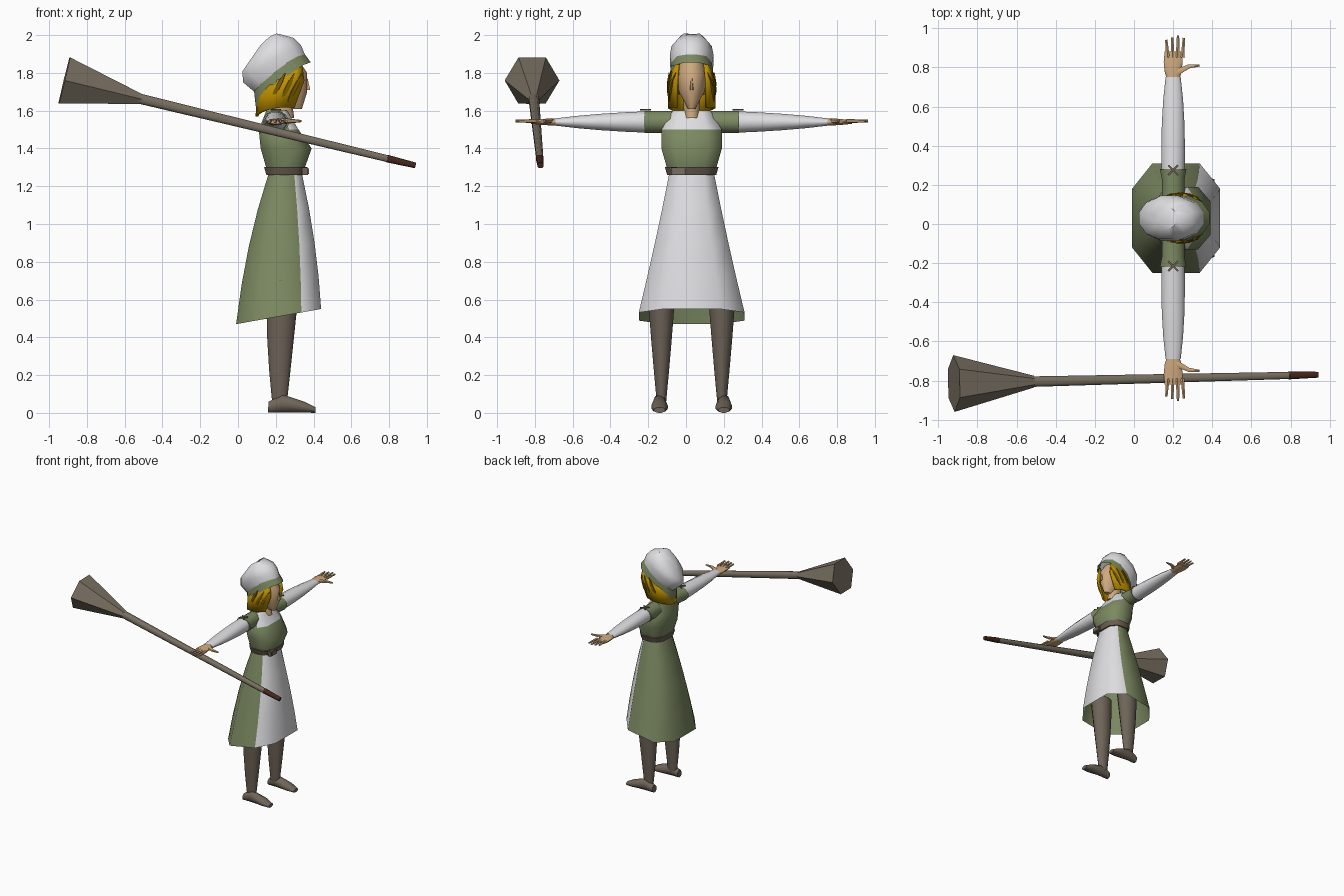
import bpy, bmesh, math
from mathutils import Vector

if "Cube" in bpy.data.objects:
    bpy.data.objects.remove(bpy.data.objects["Cube"])

BODY_Y = 0.03  # middle plane of the figure, which faces +x


def material(name, *rgb):
    mat = bpy.data.materials.new(name)
    mat.use_nodes = True
    mat.diffuse_color = (*rgb, 1)
    shader = next(node for node in mat.node_tree.nodes if node.type == 'BSDF_PRINCIPLED')
    shader.inputs["Base Color"].default_value = (*rgb, 1)
    return mat


WHITE = material("white linen", .74, .73, .75)
GREEN = material("green cloth", .2, .25, .12)
WOOD = material("grey brown wood", .19, .16, .12)
STOCKING = material("stocking brown", .16, .13, .1)
SKIN = material("skin", .62, .4, .21)
HAIR = material("golden hair", .53, .29, 0)
HAIR_SHADE = material("hair shade", .2, .11, 0)
LEATHER = material("belt leather", .16, .12, .09)
DARK_WOOD = material("dark red wood", .06, .02, .01)


# Cross-sections on the unit square
def outline(sides, swell=1, turn=.5):
    """Polygon; a swell above one pushes its corners out to the square."""
    def clamp(value):
        return max(-1, min(1, value * swell))
    angles = [math.tau * (step - turn) / sides for step in range(sides)]
    return [(clamp(math.cos(angle)), clamp(math.sin(angle))) for angle in angles]


ROUND = outline(12)
OCTAGON = outline(8, swell=1.4)
SQUARE = outline(4, swell=2)
SMALL = outline(6)
OPEN_ARC = [(math.cos(angle), math.sin(angle)) for angle in map(math.radians, range(40, 330, 20))]
FRONT_COLUMNS = (0, 1, 7)


# Surface builders
def bezier(controls, steps):
    """Soften a list of rings into a curved run of rings."""
    def blend(rings, amount):
        while len(rings) > 1:
            rings = [a.lerp(b, amount) for a, b in zip(rings, rings[1:])]
        return rings[0]
    return [blend(controls, step / steps) for step in range(steps + 1)]


def build(name, rows, mats, rule=None, closed=True, caps=True, mirror=False):
    """Bridge rows of points; rule(row, column) picks the colour of a face."""
    bm = bmesh.new()
    rows = [[bm.verts.new(point) for point in row] for row in rows]
    for i, (low, high) in enumerate(zip(rows, rows[1:])):
        for j in range(len(low) if closed else len(low) - 1):
            k = (j + 1) % len(low)
            face = bm.faces.new((low[j], low[k], high[k], high[j]))
            face.material_index = rule(i, j) if rule else 0
    if caps and closed:
        bm.faces.new(rows[0])
        bm.faces.new(rows[-1])
    bmesh.ops.recalc_face_normals(bm, faces=bm.faces)
    mesh = bpy.data.meshes.new(name)
    bm.to_mesh(mesh)
    bm.free()
    for mat in mats:
        mesh.materials.append(mat)
    mesh.shade_smooth()
    mesh.set_sharp_from_angle(angle=math.radians(55))
    part = bpy.data.objects.new(name, mesh)
    part.location.y = BODY_Y
    bpy.context.collection.objects.link(part)
    if mirror:
        modifier = part.modifiers.new("mirror", 'MIRROR')
        modifier.use_axis = (False, True, False)
    return part


def ring(front_x, front_z, back_x, back_z, width):
    return Vector((front_x, front_z, back_x, back_z, width))


def level(front_x, back_x, z, width):
    return ring(front_x, z, back_x, z, width)


def grow(base, amount):
    return base + ring(amount, 0, -amount, 0, amount)


def loft(name, rings, mats, shape=ROUND, offset=0, bow=0, **options):
    """Stack tilted body rings; bow lifts their sides."""
    rows = []
    for front_x, front_z, back_x, back_z, width in rings:
        front, back = Vector((front_x, front_z)), Vector((back_x, back_z))
        row = []
        for along, across in shape:
            x, z = back.lerp(front, (along + 1) / 2)
            row.append((x, offset + width * across, z + bow * abs(across)))
        rows.append(row)
    return build(name, rows, mats, **options)


def tube(name, stations, mats, shape=ROUND, **options):
    """Stations hold a centre, a sideways radius and an upright radius."""
    axis = (stations[-1].xyz - stations[0].xyz).normalized()
    side = axis.cross(Vector((0, 0, 1))).normalized()
    up = side.cross(axis)
    rows = [[s.xyz + side * s[3] * a + up * s[4] * b for a, b in shape] for s in stations]
    return build(name, rows, mats, **options)


def station(x, y, z, wide, tall=None):
    return Vector((x, y, z, wide, wide if tall is None else tall))


# Dress: flared skirt with an apron panel, and a bodice with a white yoke
HEM = ring(.44, .55, -.01, .47, .28)
HIP = level(.42, .04, .9, .19)
WAIST = level(.34, .16, 1.26, .12)
BUST = level(.39, .12, 1.4, .16)
YOKE = level(.32, .11, 1.5, .16)
COLLAR = level(.26, .15, 1.6, .1)
loft("skirt", bezier([HEM, HIP, WAIST], 4), [GREEN, WHITE], OCTAGON, caps=False,
     rule=lambda row, column: int(column in FRONT_COLUMNS))
loft("bodice", [WAIST, BUST, YOKE, COLLAR], [GREEN, WHITE], OCTAGON,
     rule=lambda row, column: int(row == 2 and column in FRONT_COLUMNS))

# Belt and buckle
loft("belt", [grow(WAIST, .01), grow(WAIST.lerp(BUST, .3), .01)], [LEATHER], OCTAGON)
for name, mat, size, depth in (("buckle", LEATHER, .04, .37), ("buckle_inset", WOOD, .03, .375)):
    tube(name, [station(x, -.07, 1.28, size, size / 2) for x in (.34, depth)], [mat], SQUARE)

# Neck, head and nose
loft("neck", [level(.3, .18, 1.56, .04), level(.28, .17, 1.7, .05)], [SKIN])
loft("head", [level(.34, .25, 1.61, .02), level(.37, .16, 1.7, .07),
              level(.37, .13, 1.8, .08), level(.3, .17, 1.9, .06)], [SKIN])
loft("nose", [level(.385, .35, 1.71, .01), level(.37, .35, 1.77, .005)], [SKIN], SMALL)

# Bonnet: green brim band and puffed crown
BRIM_LOW = ring(.39, 1.85, .09, 1.6, .12)
BRIM_HIGH = ring(.36, 1.89, .08, 1.69, .11)
loft("bonnet_brim", [BRIM_LOW, BRIM_HIGH], [GREEN], bow=.04, caps=False)
loft("bonnet_crown", [BRIM_HIGH, ring(.34, 1.94, .02, 1.74, .12), ring(.3, 1.98, .02, 1.8, .11),
                      ring(.22, 2, .1, 1.91, .06)], [WHITE], bow=.03)

# Hair: a shell open around the face, with darker strands at the sides
hair = loft("hair", [grow(BRIM_LOW.lerp(BRIM_HIGH, .5), -.01), ring(.38, 1.75, .1, 1.66, .12),
                     ring(.32, 1.6, .1, 1.57, .12)], [HAIR], OPEN_ARC, bow=.03, closed=False)
thickness = hair.modifiers.new("thickness", 'SOLIDIFY')
thickness.thickness = .015
thickness.offset = 0


def strand_station(start_x, fall):
    x = start_x - fall / 2
    y = .12 * math.sqrt(1 - ((x - .24) / .14) ** 2)
    return station(x, y, 1.8 - fall, .002 + .01 * math.sin(math.pi * fall / .15))


for name, start_x in (("front", .34), ("middle", .3), ("rear", .25)):
    tube(name + "_hair_strands", [strand_station(start_x, fall) for fall in (0, .05, .1, .15)],
         [HAIR_SHADE], SQUARE, mirror=True)


# Arms: puffed short sleeves with crossed laces over long white sleeves
def arm(reach, wide, tall):
    return station(.2, reach, 1.54, wide, tall)


tube("short_sleeves", [arm(.1, .06, .06), arm(.2, .06, .06), arm(.25, .07, .06)], [GREEN], mirror=True)
tube("long_sleeves", bezier([arm(.2, .06, .06), arm(.5, .07, .05), arm(.72, .04, .02)], 4),
     [WHITE], mirror=True)
for name, lean in (("inner", -.025), ("outer", .025)):
    tube(name + "_laces", [station(.2 + lean, .22, 1.605, .005), station(.2 - lean, .27, 1.605, .005)],
         [LEATHER], SQUARE, mirror=True)

# Hands
tube("palms", bezier([arm(.7, .03, .02), arm(.77, .06, .02), arm(.85, .045, .01)], 3), [SKIN], mirror=True)
for count, name in enumerate(("little", "ring", "middle", "index")):
    spread = (count - 1.5) / 40
    tip = .935 - abs(spread - .01) / 2
    tube(name + "_fingers", [station(.21 + spread, .82, 1.545, .011),
                             station(.21 + spread * 1.2, tip, 1.545, .007)], [SKIN], SMALL, mirror=True)
tube("thumbs", [station(.21, .74, 1.545, .02, .015), station(.28, .775, 1.545, .012),
                station(.335, .78, 1.545, .006)], [SKIN], SMALL, mirror=True)

# Legs and feet
loft("legs", bezier([level(.33, .15, .7, .08), level(.3, .14, .4, .06), level(.26, .18, .05, .025)], 4),
     [STOCKING], offset=.16, mirror=True)
tube("feet", [station(x, .17, tall, wide, tall) for x, wide, tall in
              ((.16, .03, .03), (.23, .035, .05), (.35, .045, .03), (.41, .03, .015))],
     [STOCKING], mirror=True)

# Broom held crosswise: bristles, handle and dark end
BROOM_START, BROOM_END = Vector((-.92, -.845, 1.76)), Vector((.94, -.8, 1.31))


def broom_part(name, mat, shape, *pairs):
    tube(name, [station(*BROOM_START.lerp(BROOM_END, spot), radius) for spot, radius in pairs], [mat], shape)


broom_part("broom_head", WOOD, outline(6, turn=0), (0, .145), (.22, .03))
broom_part("broom_handle", WOOD, OCTAGON, (.2, .027), (.93, .018))
broom_part("broom_end", DARK_WOOD, OCTAGON, (.92, .02), (1, .015))
